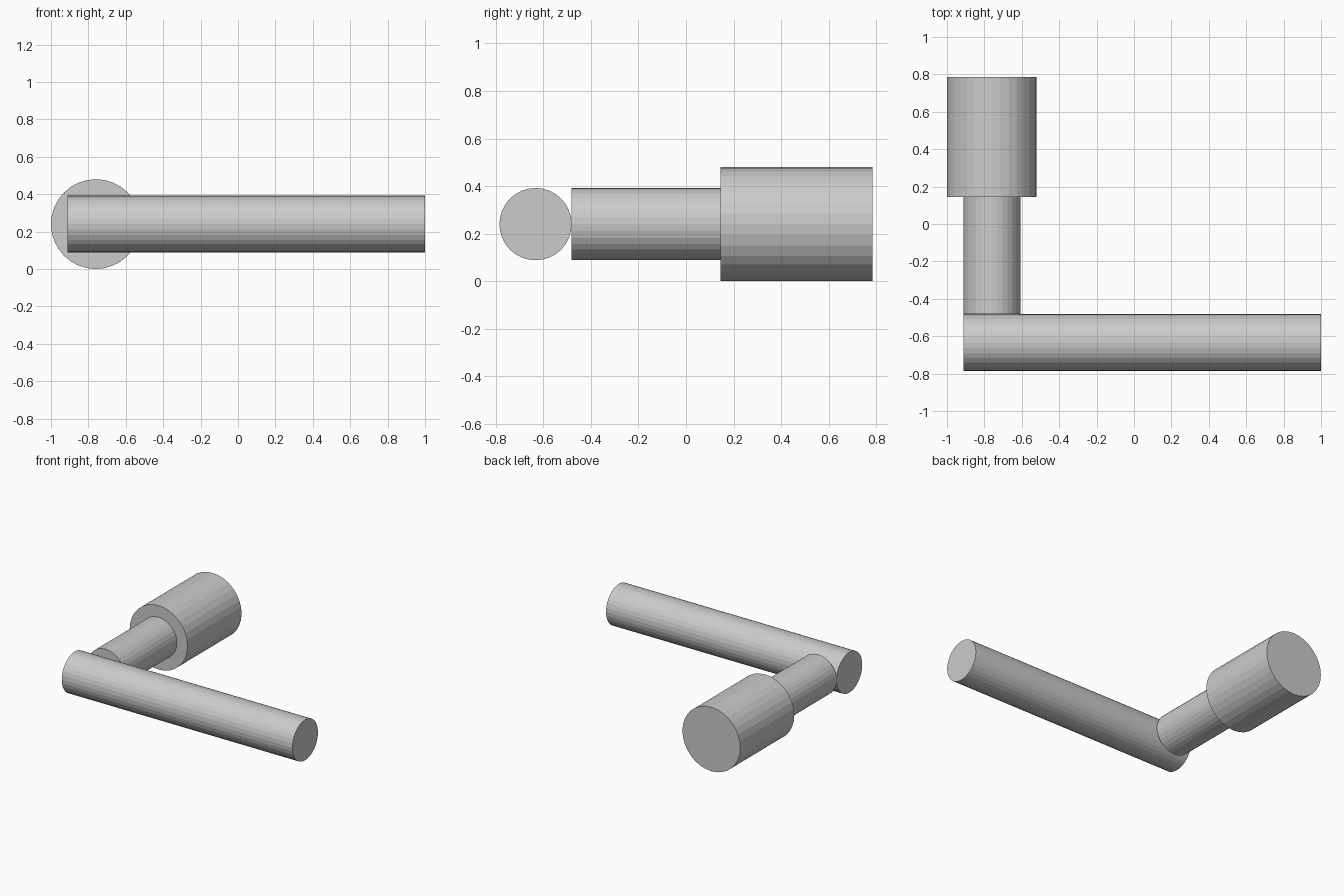
import bpy
from math import pi

if "Cube" in bpy.data.objects:
    bpy.data.objects.remove(bpy.data.objects["Cube"])

AXIS_X, AXIS_Z = -0.76, 0.24   # axis shared by the mount and the neck
BAR_R = 0.152


def rod(name, radius, start, end, along):
    """Flat-shaded capped cylinder between two points along x or y."""
    mid = [(a + b) / 2 for a, b in zip(start, end)]
    length = sum(abs(b - a) for a, b in zip(start, end))
    rot = (0, pi / 2, 0) if along == "x" else (pi / 2, 0, 0)
    bpy.ops.mesh.primitive_cylinder_add(vertices=32, radius=radius, depth=length,
                                        location=mid, rotation=rot)
    obj = bpy.context.object
    obj.name = name
    return obj


# Wide mounting cylinder at the back
rod("mount", 0.24, (AXIS_X, 0.145, AXIS_Z), (AXIS_X, 0.785, AXIS_Z), "y")

# Narrow neck, its flat end just touching the lever
rod("neck", BAR_R, (AXIS_X, -0.481, AXIS_Z), (AXIS_X, 0.145, AXIS_Z), "y")

# Long lever grip across the front
rod("lever", BAR_R, (AXIS_X - BAR_R, -0.633, AXIS_Z), (1.0, -0.633, AXIS_Z), "x")
